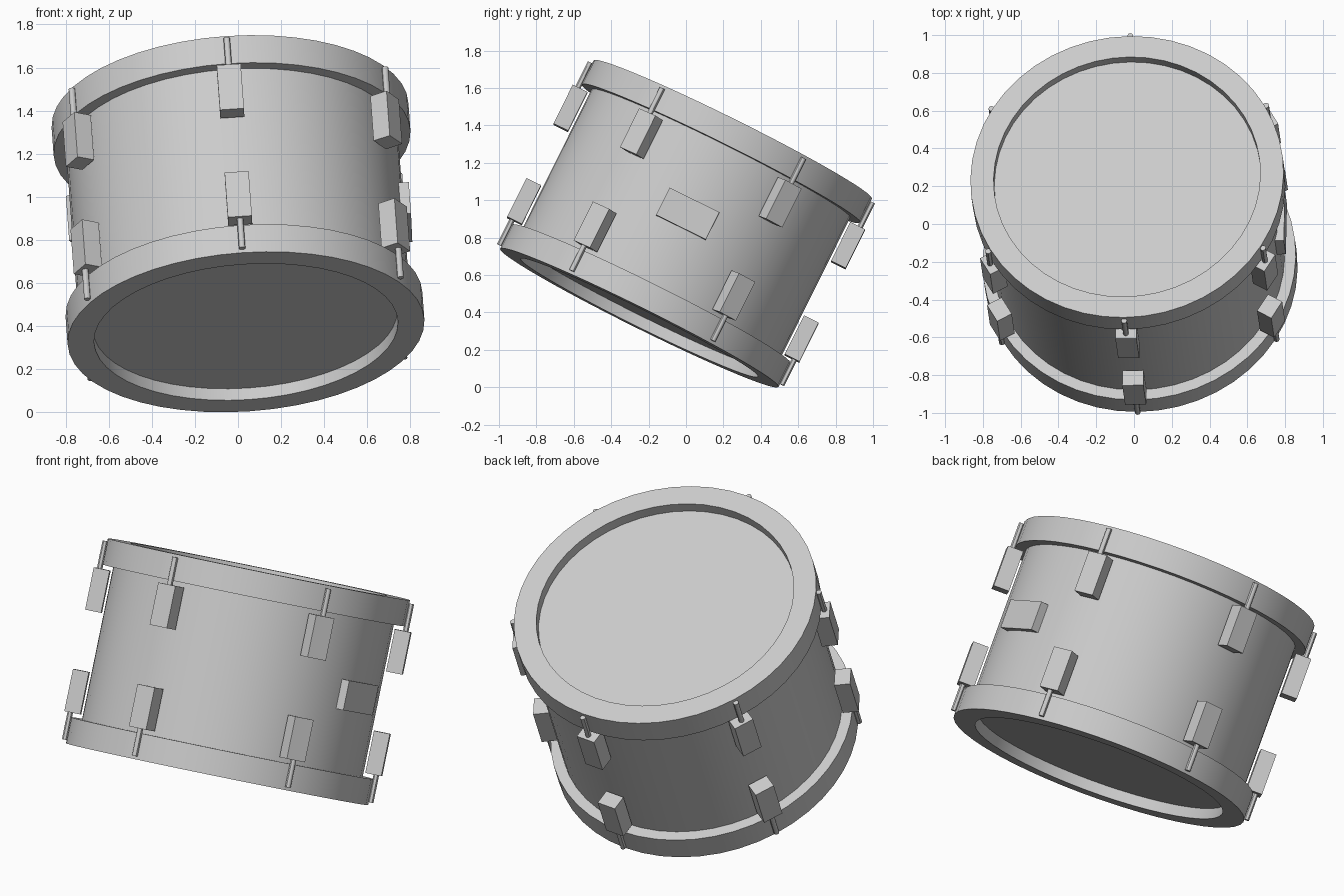
import bpy, bmesh
from math import radians, cos, sin, pi
from mathutils import Matrix, Vector

if "Cube" in bpy.data.objects:
    bpy.data.objects.remove(bpy.data.objects["Cube"])

SEG = 48
# tilted drum frame: local z is the drum axis, local -y is the front lug
axis = Vector((-0.066, 0.444, 0.894)).normalized()
back = Vector((0.02, 0.894, -0.447))
back = (back - axis * back.dot(axis)).normalized()
side = back.cross(axis)
FRAME = Matrix((side, back, axis)).transposed().to_4x4()
FRAME.translation = (0, 0, 0.8745)


def finish(name, bm, local=Matrix(), smooth=True):
    bmesh.ops.recalc_face_normals(bm, faces=bm.faces)
    me = bpy.data.meshes.new(name)
    bm.to_mesh(me)
    bm.free()
    ob = bpy.data.objects.new(name, me)
    bpy.context.collection.objects.link(ob)
    ob.matrix_world = FRAME @ local
    if smooth:
        bpy.ops.object.select_all(action='DESELECT')
        ob.select_set(True)
        bpy.context.view_layer.objects.active = ob
        bpy.ops.object.shade_smooth_by_angle(angle=radians(30))
    return ob


def cylinder(name, r, z0, z1, segs, local=Matrix()):
    bm = bmesh.new()
    bmesh.ops.create_cone(bm, cap_ends=True, segments=segs, radius1=r, radius2=r,
                          depth=abs(z1 - z0),
                          matrix=Matrix.Translation((0, 0, (z0 + z1) / 2)))
    return finish(name, bm, local)


def ring(name, r_in, r_out, z0, z1):
    bm = bmesh.new()
    profile = [(r_in, z0), (r_out, z0), (r_out, z1), (r_in, z1)]
    loops = [[bm.verts.new((r * cos(2 * pi * i / SEG), r * sin(2 * pi * i / SEG), z))
              for r, z in profile] for i in range(SEG)]
    for i in range(SEG):
        a, b = loops[i], loops[(i + 1) % SEG]
        for k in range(4):
            j = (k + 1) % 4
            bm.faces.new((a[k], b[k], b[j], a[j]))
    return finish(name, bm)


def box(name, size, centre, local=Matrix()):
    bm = bmesh.new()
    bmesh.ops.create_cube(bm, size=1, matrix=Matrix.Translation(centre) @ Matrix.Diagonal((*size, 1)))
    return finish(name, bm, local, smooth=False)


# shell, whose end caps are the two recessed heads
cylinder("shell_and_heads", 0.772, -0.503, 0.503, SEG)

for label, s in (("top", 1), ("bottom", -1)):
    # rim hoop
    ring(label + "_hoop", 0.708, 0.831, s * 0.42, s * 0.563)
    # six lugs, each with a tension rod over the hoop
    for i in range(6):
        turn = Matrix.Rotation(i * pi / 3, 4, 'Z')
        box(f"{label}_lug_{i + 1}", (0.112, 0.088, 0.232), (0, -0.828, s * 0.279), turn)
        cylinder(f"{label}_tension_rod_{i + 1}", 0.015, s * 0.38, s * 0.546, 12,
                 turn @ Matrix.Translation((0, -0.842, 0)))

# blank badge plate on the right side
box("badge_plate", (0.055, 0.297, 0.163), (0.776, 0, 0))
